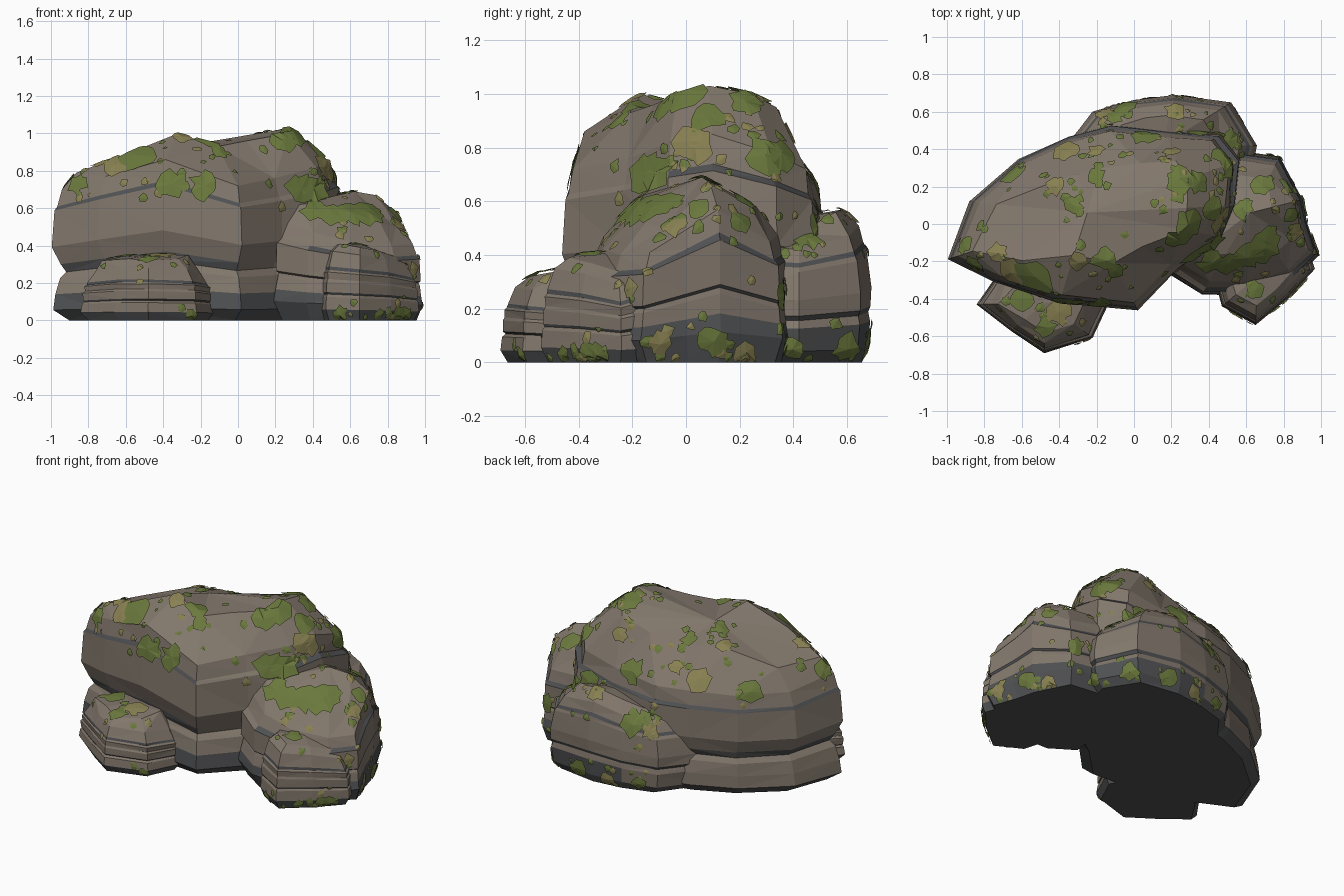
import bpy, bmesh, math, random
from mathutils import Vector
from mathutils.bvhtree import BVHTree

random.seed(11)
cube = bpy.data.objects.get("Cube")
if cube:
    bpy.data.objects.remove(cube)


def material(name, rgb):
    m = bpy.data.materials.new(name)
    m.use_nodes = True
    m.diffuse_color = (*rgb, 1)
    m.node_tree.nodes["Principled BSDF"].inputs["Base Color"].default_value = (*rgb, 1)
    return m


STONE = material("brown stone", (0.22, 0.183, 0.148))
SLATE = material("dark slate", (0.08, 0.082, 0.086))
BASE = material("dark underside", (0.088, 0.081, 0.08))
GREEN = material("green moss", (0.145, 0.19, 0.046))
OCHRE = material("ochre moss", (0.25, 0.22, 0.085))
B, D, U = 0, 1, 2
rock_trees = []


def add_object(name, bm, mats):
    mesh = bpy.data.meshes.new(name)
    bm.to_mesh(mesh)
    ob = bpy.data.objects.new(name, mesh)
    bpy.context.collection.objects.link(ob)
    for m in mats:
        mesh.materials.append(m)


def rock(name, centre, outline, levels, rough=0.01):
    """Loft strata rings from an outline of (x, y, shoulder, crown height, crown scale)."""
    bm = bmesh.new()
    cx, cy, peak = centre
    rings = []
    for f, s, c in levels + [(None, None, B)]:
        ring = []
        for x, y, h, top, inner in outline:
            k = (inner if f is None else s) + random.uniform(-rough, rough)
            z = top if f is None else f * h
            ring.append(bm.verts.new((cx + (x - cx) * k, cy + (y - cy) * k, z)))
        rings.append(ring)
    n = len(outline)
    for level, (low, high) in enumerate(zip(rings, rings[1:])):
        for i in range(n):
            j = (i + 1) % n
            quad = bm.faces.new((low[i], low[j], high[j], high[i]))
            mid = quad.calc_center_median()
            # brown foot on the back left, unbroken stone in the front hollow
            bare = level == 1 and mid.y - mid.x > 0.7
            bare |= level > 1 and 0 < mid.x < 0.35 and mid.y < 0
            quad.material_index = B if bare else levels[level][2]
    bm.faces.new(rings[0][::-1]).material_index = U
    tip = bm.verts.new(centre)
    for i in range(n):
        bm.faces.new((rings[-1][i], rings[-1][(i + 1) % n], tip))
    bmesh.ops.triangulate(bm, faces=bm.faces[:])
    bmesh.ops.recalc_face_normals(bm, faces=bm.faces[:])
    rock_trees.append(BVHTree.FromBMesh(bm))
    add_object(name, bm, (STONE, SLATE, BASE))
    bm.free()


# Main boulder
rock("main_boulder", (-0.25, 0.06, 0.94), [
    (-1.0, -0.19, .70, .79, .82), (-0.75, -0.31, .77, .89, .7), (-0.4, -0.42, .86, 1.0, .48),
    (0.02, -0.46, .72, .93, .52), (0.24, -0.24, .76, .96, .6), (0.48, -0.07, .82, 1.0, .72),
    (0.55, 0.1, .85, 1.03, .67), (0.57, 0.34, .78, 1.0, .65), (0.47, 0.48, .72, .95, .65),
    (0.22, 0.5, .67, .89, .6), (-0.12, 0.53, .65, .85, .5), (-0.35, 0.47, .65, .87, .5),
    (-0.62, 0.35, .64, .87, .55), (-0.88, 0.12, .65, .78, .78)],
    [(0, .87, D), (.08, .98, D), (.2, .97, B), (.32, .94, B), (.37, .9, D),
     (.43, .93, B), (.56, 1.0, B), (.84, .98, D), (.87, .95, B), (1, .92, B)])

# Back ledge
rock("back_ledge", (0.15, 0.42, 0.54), [
    (-0.38, 0.4, .44, .5, .6), (-0.22, 0.6, .44, .5, .6), (0, 0.665, .47, .54, .6),
    (0.22, 0.69, .51, .57, .6), (0.52, 0.65, .47, .56, .6), (0.66, 0.42, .42, .48, .6),
    (0.6, 0.15, .44, .48, .6), (-0.2, 0.15, .44, .5, .6)],
    [(0, .86, D), (.1, .95, D), (.3, .98, B), (.37, .96, D), (.41, .99, B),
     (.55, 1.0, B), (.8, .95, B), (.84, .92, D), (.88, .89, B), (1, .82, B)])

# Right side boulder
rock("side_boulder", (0.62, 0.06, 0.69), [
    (0.19, -0.27, .52, .62, .7), (0.36, -0.38, .47, .61, .5), (0.6, -0.38, .42, .58, .5),
    (0.86, -0.3, .4, .52, .58), (0.99, -0.17, .41, .5, .6), (0.93, 0.0, .5, .6, .55),
    (0.9, 0.13, .57, .67, .4), (0.78, 0.36, .45, .58, .6), (0.5, 0.4, .48, .58, .6),
    (0.25, 0.1, .55, .63, .6)],
    [(0, .9, D), (.2, 1.0, D), (.32, .97, B), (.45, .95, B), (.49, .93, D),
     (.51, .96, B), (.8, .95, D), (.85, .9, B), (1, .84, B)])

# Small layered boulders at the front
SMALL = [(0, .9, D), (.16, 1.0, B), (.34, .98, B), (.38, .94, D), (.41, .97, B),
         (.56, .97, B), (.6, .94, B), (.7, .95, B), (.73, .91, D), (.78, .9, B),
         (1, .8, B)]
rock("front_right_boulder", (0.66, -0.28, 0.405), [
    (0.43, -0.3, .36, .4, .62), (0.47, -0.44, .37, .41, .6), (0.65, -0.54, .35, .39, .6),
    (0.82, -0.4, .33, .37, .6), (0.97, -0.24, .29, .34, .6), (0.9, -0.05, .36, .39, .6),
    (0.5, -0.05, .36, .41, .6)], SMALL)
rock("front_left_boulder", (-0.47, -0.42, 0.35), [
    (-0.84, -0.43, .26, .32, .7), (-0.66, -0.57, .28, .33, .6), (-0.48, -0.69, .28, .32, .6),
    (-0.22, -0.61, .27, .33, .6), (-0.13, -0.42, .25, .35, .6), (-0.25, -0.2, .3, .35, .6),
    (-0.72, -0.25, .29, .34, .6)], SMALL)


# Ragged moss plates draped on the stone
moss = bmesh.new()


def cast(origin, direction):
    hits = [t.ray_cast(Vector(origin), Vector(direction)) for t in rock_trees]
    hits = [h for h in hits if h[0]]
    return min(hits, key=lambda h: h[3]) if hits else None


def patch(hit, radius, colour):
    p, n = hit[0], hit[1]
    u = n.orthogonal().normalized()
    v = n.cross(u)
    count = 12 if radius > 0.04 else 6
    lift = 0.006 + radius * 0.08
    start = random.uniform(0, math.tau)
    rim = []
    for i in range(count):
        a = start + math.tau * (i + random.uniform(-.3, .3)) / count
        r = radius * random.uniform(.75, 1.25) * (1 if i % 2 else .85)
        q = p + (u * math.cos(a) + v * math.sin(a)) * r
        near = min((t.find_nearest(q) for t in rock_trees), key=lambda h: h[3])
        q = near[0] + near[1] * lift
        q.z = max(q.z, 0.002)
        rim.append(moss.verts.new(q))
    mid = moss.verts.new(p + n * (lift + .004))
    for i in range(count):
        face = moss.faces.new((rim[i], rim[(i + 1) % count], mid))
        face.material_index = colour


VIEWS = {"front": lambda a, b: ((a, -3, b), (0, 1, 0)),
         "right": lambda a, b: ((3, a, b), (-1, 0, 0)),
         "top": lambda a, b: ((a, b, 3), (0, 0, -1)),
         "back": lambda a, b: ((a, 3, b), (0, -1, 0))}


def grow(view, a, b, radius, colour, crumbs):
    hit = cast(*VIEWS[view](a, b))
    if hit:
        patch(hit, radius, colour)
    for _ in range(crumbs):
        da, db = (random.uniform(-1.8, 1.8) * radius for _ in "ab")
        height = b + db if view == "top" else max(b + db, .02)
        hit = cast(*VIEWS[view](a + da, height))
        if hit:
            patch(hit, random.uniform(.015, .032), random.choice((0, 0, 1)))


for a, b, r, c in [(-.52, .87, .11, 0), (-.65, .82, .08, 1), (-.36, .72, .09, 0),
                   (-.18, .72, .08, 0), (.33, .7, .1, 0), (.24, .95, .08, 0),
                   (.45, .82, .075, 1), (.7, .56, .1, 0), (.42, .58, .08, 0),
                   (-.85, .73, .06, 0), (.55, .03, .05, 0), (.85, .03, .05, 0),
                   (-.25, .03, .04, 0), (-.1, .9, .05, 0)]:
    grow("front", a, b, r, c, 2)
for a, b, r, c in [(.35, .48, .08, 0), (.25, .24, .09, 0), (.48, .35, .08, 0),
                   (.28, .0, .09, 0), (.42, .08, .07, 0), (.68, .2, .07, 0),
                   (.7, -.08, .09, 0), (.5, -.2, .08, 0), (.58, .08, .06, 0),
                   (-.15, -.2, .08, 0), (-.36, .38, .08, 1), (-.32, .1, .05, 0),
                   (-.42, .2, .05, 1), (-.2, .25, .05, 0), (.22, .6, .06, 1),
                   (-.1, .57, .05, 0), (-.9, -.12, .06, 0), (-.72, -.16, .06, 1),
                   (-.6, -.4, .07, 0), (-.4, -.47, .07, 1), (-.47, -.55, .06, 0),
                   (-.3, -.2, .06, 1), (.65, -.35, .05, 0)]:
    grow("top", a, b, r, c, 4)
for a, b, r, c in [(-.1, .7, .09, 0), (-.17, .57, .09, 0), (.3, .77, .09, 0),
                   (.04, .8, .07, 1), (.05, .57, .05, 0), (.2, .52, .05, 0),
                   (.22, .96, .07, 0), (-.04, .5, .05, 1), (.45, .45, .06, 0),
                   (-.2, .28, .04, 1), (-.32, .03, .05, 0), (-.1, .07, .05, 1),
                   (.1, .08, .06, 0), (.22, .04, .05, 1), (.6, .05, .06, 0),
                   (.4, .05, .05, 0), (-.45, .03, .04, 0)]:
    grow("right", a, b, r, c, 4)
for a, b, r, c in [(.45, .5, .06, 0), (.05, .68, .08, 0), (-.2, .75, .05, 1),
                   (-.65, .66, .07, 0), (.3, .07, .06, 0), (.1, .05, .05, 1),
                   (-.1, .06, .05, 0), (.75, .25, .06, 0), (.2, .85, .05, 1),
                   (-.05, .42, .07, 0), (-.15, .4, .05, 1)]:
    grow("back", a, b, r, c, 4)

bmesh.ops.recalc_face_normals(moss, faces=moss.faces[:])
add_object("moss_patches", moss, (GREEN, OCHRE))
moss.free()
